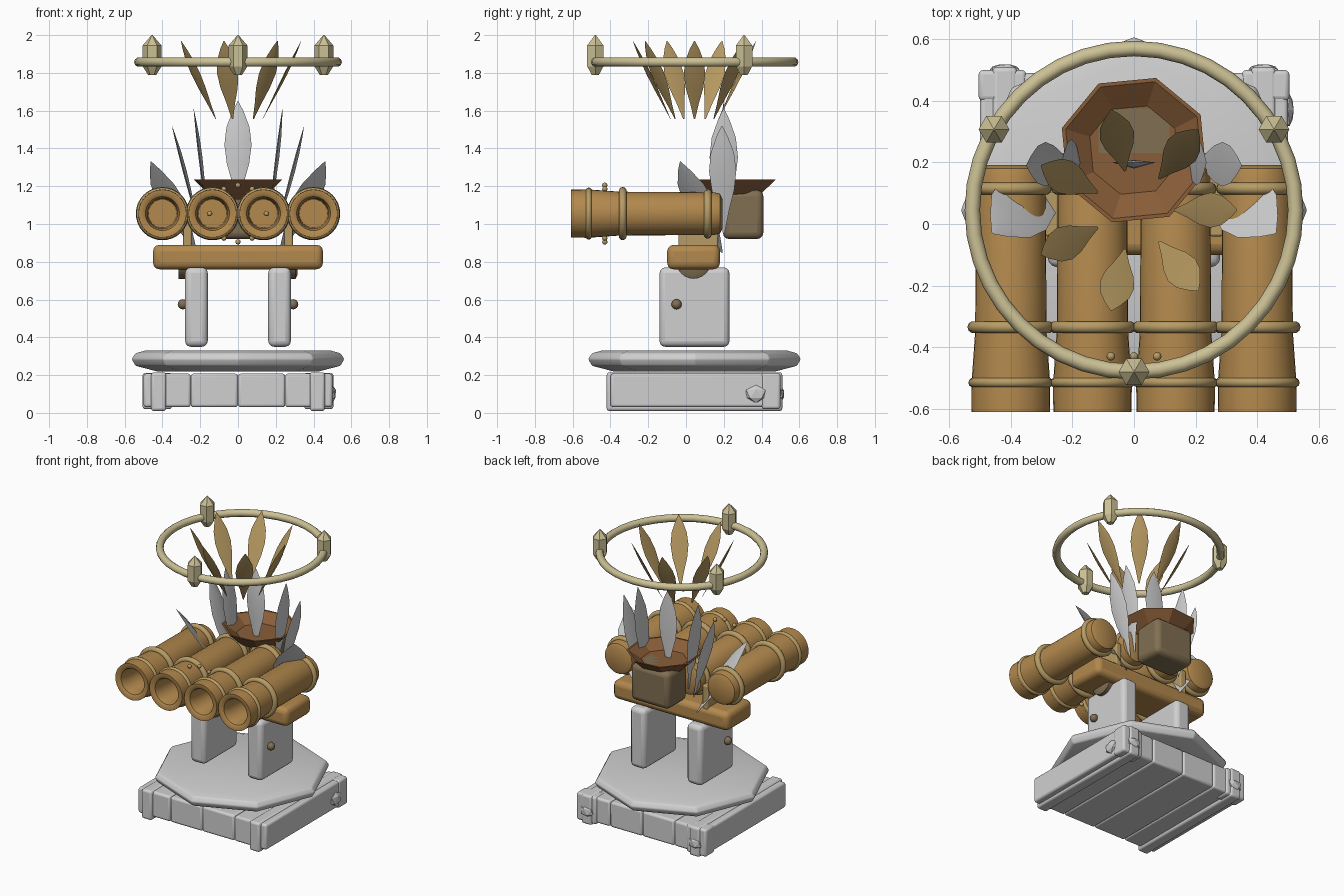
import bpy, bmesh, math
from mathutils import Vector, Matrix

old = bpy.data.objects.get("Cube")
if old:
    bpy.data.objects.remove(old, do_unlink=True)


def material(name, r, g, b):
    m = bpy.data.materials.new(name)
    m.use_nodes = True
    m.diffuse_color = (r, g, b, 1)
    m.node_tree.nodes["Principled BSDF"].inputs["Base Color"].default_value = (r, g, b, 1)
    return m


STONE = material("pale grey", 0.63, 0.63, 0.63)
WOOD = material("amber wood", 0.45, 0.25, 0.075)
BAND = material("gold band", 0.47, 0.33, 0.13)
PLUME = material("gold plume", 0.47, 0.32, 0.12)
HALO = material("pale khaki", 0.60, 0.53, 0.30)
POT = material("dark taupe", 0.22, 0.16, 0.085)
BOWL = material("red brown", 0.25, 0.11, 0.04)


def finish(name, bm, mat, smooth=True, bevel=0, segments=3):
    """Turn a bmesh into an object with a material, bevel and shading."""
    bmesh.ops.recalc_face_normals(bm, faces=bm.faces)
    me = bpy.data.meshes.new(name)
    bm.to_mesh(me)
    bm.free()
    me.materials.append(mat)
    ob = bpy.data.objects.new(name, me)
    bpy.context.collection.objects.link(ob)
    if bevel:
        mod = ob.modifiers.new("bevel", "BEVEL")
        mod.width, mod.segments = bevel, segments
    if smooth:
        bpy.ops.object.select_all(action="DESELECT")
        ob.select_set(True)
        bpy.context.view_layer.objects.active = ob
        bpy.ops.object.shade_smooth_by_angle(angle=math.radians(40))
    return ob


def box(name, x, y, z, mat, bevel=0.02):
    bm = bmesh.new()
    bmesh.ops.create_cube(bm, size=1)
    for v in bm.verts:
        v.co = [lo + (hi - lo) * (c + 0.5) for c, (lo, hi) in zip(v.co, (x, y, z))]
    return finish(name, bm, mat, bevel=bevel)


def lathe(name, profile, sides, centre, mat, axis="Z", turn=0, smooth=True, bevel=0):
    """Spin (radius, height) points round an axis; ends are closed by caps."""
    bm = bmesh.new()
    rings = []
    for r, h in profile:
        angles = [turn + math.tau * i / sides for i in range(sides)]
        rings.append([bm.verts.new((r * math.cos(a), r * math.sin(a), h)) for a in angles])
    for a, b in zip(rings, rings[1:]):
        for i in range(sides):
            j = (i + 1) % sides
            bm.faces.new((a[i], a[j], b[j], b[i]))
    bm.faces.new(rings[0])
    bm.faces.new(rings[-1])
    rot = {"Z": Matrix(), "Y": Matrix.Rotation(-math.pi / 2, 4, "X"),
           "X": Matrix.Rotation(math.pi / 2, 4, "Y")}[axis]
    bm.transform(Matrix.Translation(centre) @ rot)
    return finish(name, bm, mat, smooth, bevel)


def ring(name, major, minor, centre, mat, axis="Z", sides=32):
    bm = bmesh.new()
    n = 10
    grid = []
    for i in range(sides):
        a = math.tau * i / sides
        row = []
        for k in range(n):
            b = math.tau * k / n
            r = major + minor * math.cos(b)
            p = (r * math.cos(a), r * math.sin(a), minor * math.sin(b))
            row.append(bm.verts.new(p if axis == "Z" else (p[0], p[2], p[1])))
        grid.append(row)
    for i in range(sides):
        for k in range(n):
            i2, k2 = (i + 1) % sides, (k + 1) % n
            bm.faces.new((grid[i][k], grid[i2][k], grid[i2][k2], grid[i][k2]))
    bm.transform(Matrix.Translation(centre))
    return finish(name, bm, mat)


def ball(name, centre, radius, mat, squash=(1, 1, 1), low=False):
    bm = bmesh.new()
    if low:
        bmesh.ops.create_icosphere(bm, subdivisions=1, radius=radius)
    else:
        bmesh.ops.create_uvsphere(bm, u_segments=12, v_segments=8, radius=radius)
    bm.transform(Matrix.Translation(centre) @ Matrix.Diagonal((*squash, 1)))
    return finish(name, bm, mat, not low)


def leaf(name, base, tip, across, half, mat, fold=0.015):
    """Thin pointed blade, folded along its midrib."""
    base, tip = Vector(base), Vector(tip)
    along = tip - base
    across = Vector(across)
    across = (across - along * across.dot(along) / along.length_squared).normalized()
    normal = across.cross(along).normalized()
    bm = bmesh.new()
    rows = []
    for t, w in ((0, 0.06), (0.2, 0.4), (0.4, 0.82), (0.58, 1), (0.75, 0.85), (0.9, 0.42), (1, 0.03)):
        p = base + along * t
        side = across * half * w
        rows.append([bm.verts.new(q) for q in
                     (p - side, p + normal * fold * w, p + side, p - normal * fold * 0.4 * w)])
    for a, b in zip(rows, rows[1:]):
        for k in range(4):
            j = (k + 1) % 4
            bm.faces.new((a[k], a[j], b[j], b[k]))
    bm.faces.new(rows[0])
    bm.faces.new(rows[-1])
    return finish(name, bm, mat)


# Plank base with side straps and bolts
for i in range(4):
    x = -0.5 + 0.25 * i
    box(f"base_plank_{i}", (x, x + 0.25), (-0.4, 0.49), (0.03, 0.208), STONE, 0.015)
for s, side in ((-1, "right"), (1, "left")):
    xs = sorted((s * 0.38, s * 0.46))
    box(f"base_strap_{side}", xs, (-0.42, 0.51), (0.01, 0.215), STONE, 0.015)
    xs = sorted((s * 0.35, s * 0.505))
    box(f"base_corner_{side}", xs, (0.4, 0.5), (0.02, 0.212), STONE, 0.015)
    ball(f"base_back_bolt_{side}", (s * 0.42, 0.5, 0.1), 0.055, STONE, (1, 0.4, 0.8), True)
ball("base_side_bolt", (0.5, 0.37, 0.1), 0.06, STONE, (0.35, 1, 0.8), True)

# Octagonal turntable
lathe("turntable", [(0.43, 0.22), (0.545, 0.25), (0.565, 0.285), (0.545, 0.315), (0.49, 0.33)],
      8, (0, 0.045, 0), STONE, bevel=0.008)

# Legs, pivots, cross beam and cradle
for s, side in ((-1, "right"), (1, "left")):
    box(f"leg_{side}", sorted((s * 0.16, s * 0.28)), (-0.14, 0.23), (0.35, 0.77), STONE, 0.03)
    ball(f"leg_bolt_{side}", (s * 0.292, -0.05, 0.575), 0.027, POT)
    lathe(f"pivot_{side}", [(0.09, -0.025), (0.09, 0.015), (0.07, 0.025)], 24,
          (s * 0.29, 0.04, 0.8), POT, "X")
    box(f"cradle_{side}", sorted((s * 0.245, s * 0.29)), (-0.04, 0.17), (0.87, 1.04), BAND, 0.008)
box("cross_beam", (-0.45, 0.45), (-0.1, 0.18), (0.76, 0.89), WOOD, 0.035)

# Four banded barrels with open bores
BARREL = [(0.075, -0.40), (0.08, -0.56), (0.09, -0.60), (0.105, -0.61), (0.127, -0.61),
          (0.128, -0.52), (0.116, -0.35), (0.113, 0.15), (0.105, 0.18), (0.08, 0.192)]
for i, x in enumerate((-0.4, -0.135, 0.135, 0.4)):
    lathe(f"barrel_{i}", BARREL, 32, (x, 0, 1.055), WOOD, "Y")
    for k, (y, r, t) in enumerate(((-0.515, 0.122, 0.016), (-0.335, 0.121, 0.02), (0.115, 0.113, 0.02))):
        ring(f"barrel_{i}_band_{k}", r, t, (x, y, 1.055), BAND, "Y")

# Studs around the middle pair of barrels
for deg in (0, 60, 90, 120, 180, 240, 270, 300):
    a = math.radians(deg)
    ball(f"stud_{deg}", (0.15 * math.cos(a), -0.43, 1.055 + 0.15 * math.sin(a)), 0.014, BAND)

# Rear pot with flared bowl
box("pot", (-0.15, 0.15), (0.195, 0.41), (0.92, 1.18), POT, 0.035)
lathe("flared_bowl", [(0.13, 1.13), (0.17, 1.165), (0.245, 1.235), (0.232, 1.235), (0.15, 1.18)],
      8, (0, 0.24, 0), BOWL, turn=math.radians(28), smooth=False)

# Silver leaves fanning out of the back
leaf("centre_leaf", (0, 0.2, 1.1), (0, 0.2, 1.65), (1, 0, 0), 0.072, STONE, 0.02)
for s, side in ((-1, "right"), (1, "left")):
    leaf(f"inner_leaf_{side}", (s * 0.16, 0.2, 1.0), (s * 0.235, 0.2, 1.61), (0, 1, 0), 0.075, STONE)
    leaf(f"middle_leaf_{side}", (s * 0.2, 0.2, 0.95), (s * 0.35, 0.19, 1.52), (0, 1, 0), 0.072, STONE)
    leaf(f"outer_leaf_{side}", (s * 0.22, 0.19, 0.85), (s * 0.46, -0.03, 1.33),
         (s * 0.67, 0.74, 0), 0.11, STONE)

# Floating crown of seven plumes
for i in range(7):
    a = math.tau * i / 7
    out = Vector((math.cos(a), math.sin(a), 0))
    mid = Vector((0, 0.045, 0))
    leaf(f"plume_{i}", mid + out * 0.13 + Vector((0, 0, 1.555)), mid + out * 0.335 + Vector((0, 0, 1.97)),
         (-out.y, out.x, 0), 0.057, PLUME, 0.012)

# Halo ring with three crystals
ring("halo", 0.525, 0.025, (0, 0.045, 1.857), HALO, sides=40)
for deg in (30, 150, 270):
    a = math.radians(deg)
    lathe(f"crystal_{deg}", [(0.022, 1.79), (0.05, 1.835), (0.05, 1.945), (0.003, 2.0)], 6,
          (0.525 * math.cos(a), 0.045 + 0.525 * math.sin(a), 0), HALO, smooth=False)
